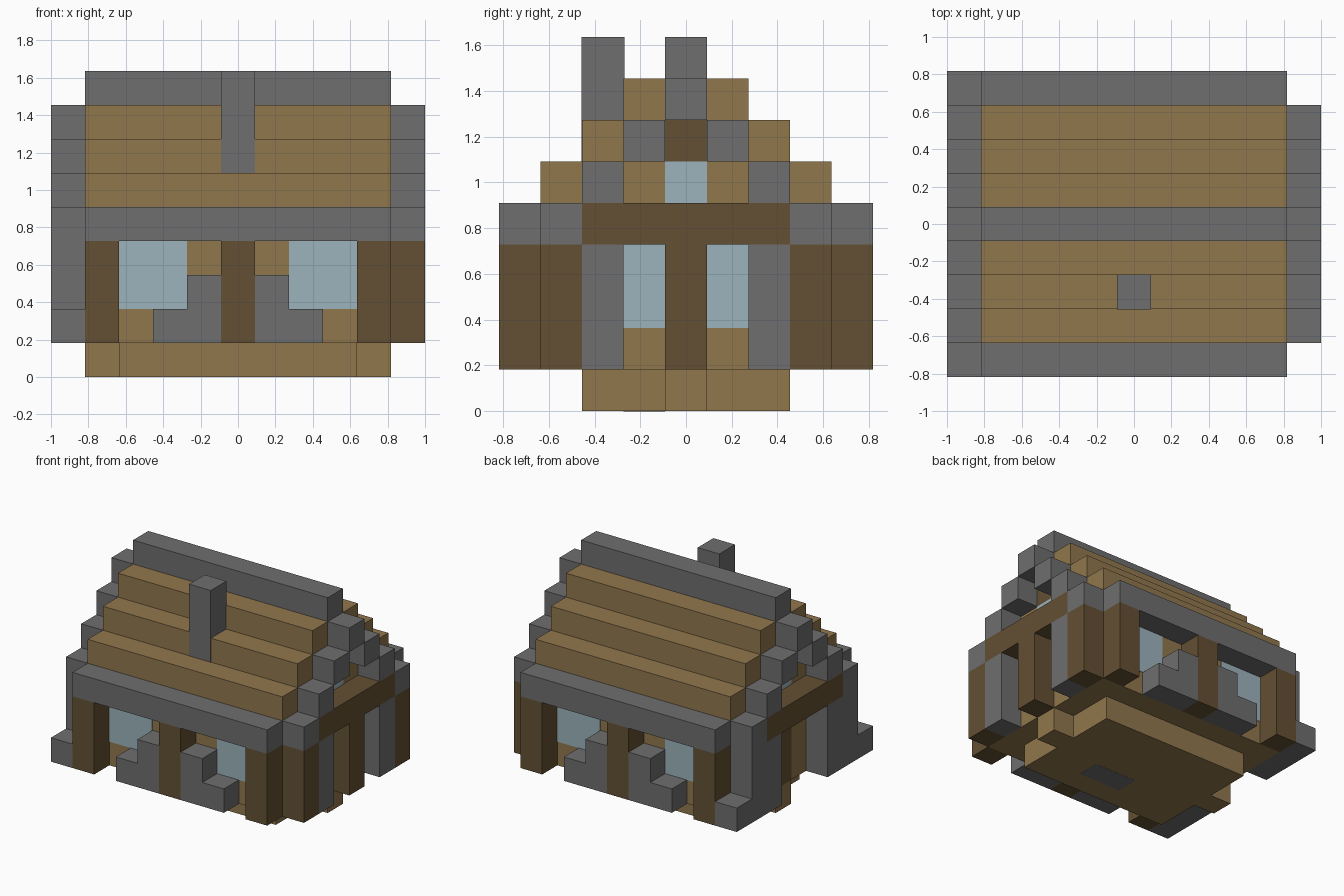
import bpy
import bmesh

if "Cube" in bpy.data.objects:
    bpy.data.objects.remove(bpy.data.objects["Cube"], do_unlink=True)

U = 2 / 11          # size of one building block
NX, NY = 11, 9      # blocks along x and y
PLATE = 0.004       # thickness of window and door plates


def material(name, rgb):
    mat = bpy.data.materials.new(name)
    mat.use_nodes = True
    colour = (*rgb, 1)
    mat.diffuse_color = colour
    mat.node_tree.nodes["Principled BSDF"].inputs["Base Color"].default_value = colour
    return mat


STONE = material("grey stone", (0.158, 0.158, 0.158))
WOOD = material("light wood", (0.283, 0.184, 0.075))
BEAM = material("dark wood", (0.127, 0.080, 0.033))
GLASS = material("pale blue glass", (0.332, 0.451, 0.503))


def block(name, mat, xs, ys, zs, grow=(0, 0, 0)):
    """Box over inclusive block ranges, optionally grown a little per axis."""
    spans = []
    for (first, last), half, extra in zip((xs, ys, zs), (NX / 2, NY / 2, 0), grow):
        spans.append(((first - half) * U - extra, (last + 1 - half) * U + extra))
    bm = bmesh.new()
    bmesh.ops.create_cube(bm, size=1)
    for v in bm.verts:
        v.co = [lo if c < 0 else hi for c, (lo, hi) in zip(v.co, spans)]
    mesh = bpy.data.meshes.new(name)
    bm.to_mesh(mesh)
    bm.free()
    mesh.materials.append(mat)
    obj = bpy.data.objects.new(name, mesh)
    bpy.context.collection.objects.link(obj)
    return obj


def both_sides(name, mat, xs, ys, zs, grow=(0, 0, 0)):
    """The same block at the front and mirrored to the back."""
    block("front_" + name, mat, xs, ys, zs, grow)
    block("back_" + name, mat, xs, (NY - 1 - ys[1], NY - 1 - ys[0]), zs, grow)


def gable_plate(name, mat, x_side, ys, zs):
    """Thin plate on an end wall; x_side is 1 or -1."""
    obj = block(name, mat, (9, 9), ys, zs)
    face = 4.5 * U
    for v in obj.data.vertices:
        v.co.x = x_side * (face + (PLATE if v.co.x > 4 * U else -PLATE))
    if x_side < 0:
        obj.data.flip_normals()


# Foundation with a step at each end, and the hearth under it
block("foundation", WOOD, (2, 8), (2, 6), (0, 0))
for x in (1, 9):
    block("end_step", WOOD, (x, x), (4, 4), (0, 0))
hearth = block("hearth_base", STONE, (5, 6), (3, 3), (0, 0))
for v in hearth.data.vertices:
    v.co.z = 0.004 if v.co.z > U / 2 else -0.001

# House body
block("walls", WOOD, (1, 9), (1, 7), (1, 4))

# Long walls: eaves, posts, stepped stones and windows
both_sides("eave", STONE, (1, 9), (0, 0), (4, 4))
for x in (1, 5, 9):
    both_sides("post", BEAM, (x, x), (0, 0), (1, 3))
for inner, outer in ((4, 3), (6, 7)):
    low = (min(inner, outer), max(inner, outer))
    both_sides("low_stones", STONE, low, (0, 0), (1, 1))
    both_sides("high_stone", STONE, (inner, inner), (0, 0), (2, 2))
for xs in ((2, 3), (7, 8)):
    both_sides("window", GLASS, xs, (1, 1), (2, 3), (0, PLATE, 0))

# Stepped roof and ridge
for tier in range(3):
    block("roof_tier", WOOD, (1, 9), (1 + tier, 7 - tier), (5 + tier, 5 + tier))
block("roof_ridge", STONE, (1, 9), (4, 4), (8, 8))
block("chimney", STONE, (5, 5), (2, 2), (6, 8), (0, 0.003, 0))

# Both gable ends: stepped trim, tie beam, stone pillars, attic window
for x, side, name in ((0, -1, "right"), (10, 1, "left")):
    for step in range(3):
        both_sides(name + "_gable_trim", STONE, (x, x), (1 + step, 1 + step), (4 + step, 4 + step))
    block(name + "_gable_peak", STONE, (x, x), (4, 4), (7, 7))
    block(name + "_tie_beam", BEAM, (x, x), (2, 6), (4, 4))
    both_sides(name + "_stone_pillar", STONE, (x, x), (2, 2), (1, 3))
    both_sides(name + "_corner_pillar", BEAM if side > 0 else STONE, (x, x), (1, 1), (1, 3))
    gable_plate(name + "_attic_window", GLASS, side, (4, 4), (5, 5))
    gable_plate(name + "_attic_lintel", BEAM, side, (4, 4), (6, 6))

# Left end: middle post between two windows
block("left_middle_post", BEAM, (10, 10), (4, 4), (1, 3))
for y in (3, 5):
    gable_plate("left_window", GLASS, 1, (y, y), (2, 3))

# Right end: door and corner stones
gable_plate("right_door", BEAM, -1, (4, 4), (1, 3))
both_sides("corner_stone", STONE, (0, 0), (0, 0), (1, 1))
